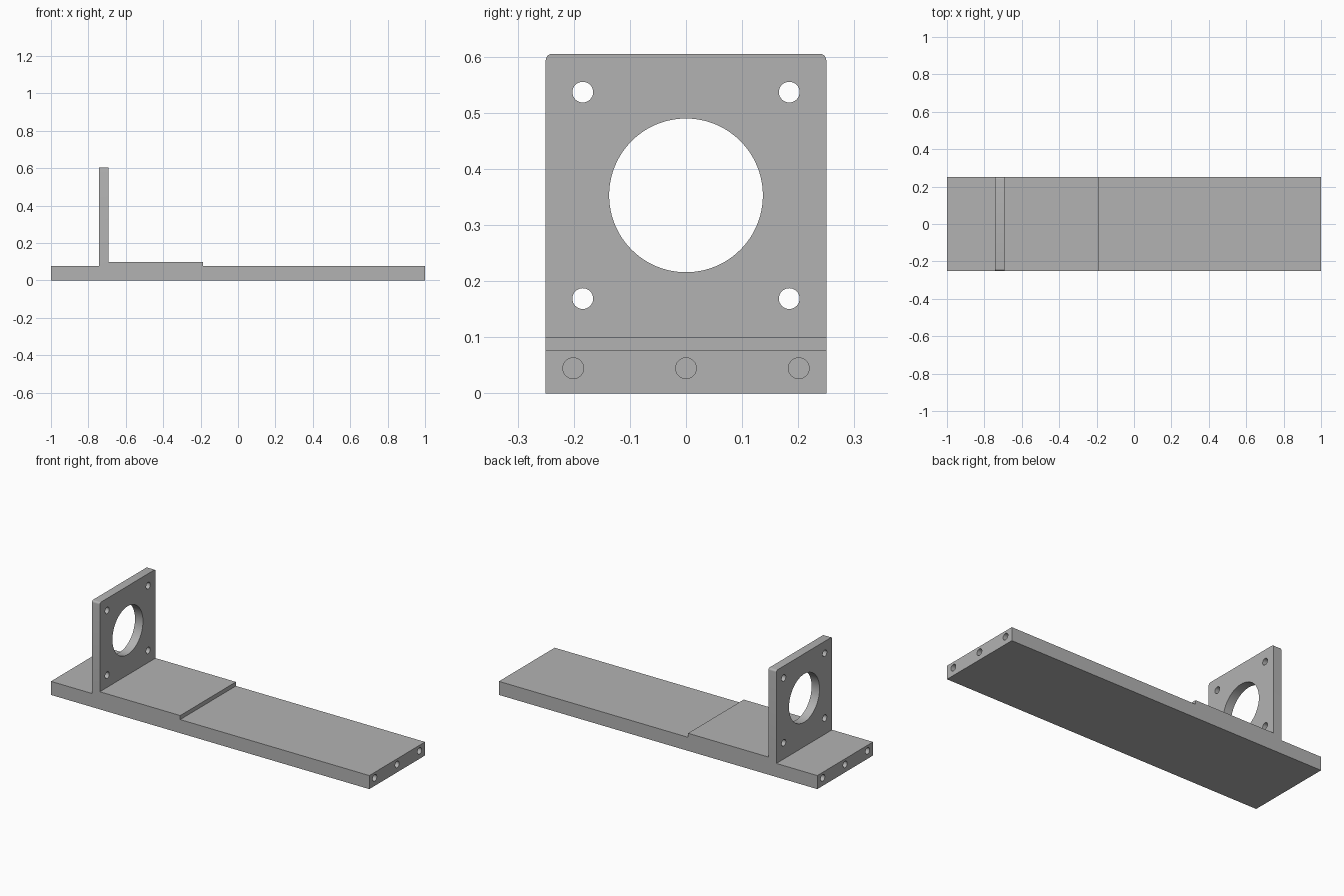
import bpy, bmesh, math
from mathutils import Matrix

cube = bpy.data.objects.get("Cube")
if cube:
    bpy.data.objects.remove(cube, do_unlink=True)

# Main dimensions
HALF_LEN, HALF_WID = 1.0, 0.25
BASE_TOP, PAD_TOP, PLATE_TOP = 0.077, 0.1, 0.605
PLATE_BACK, PLATE_FRONT, PAD_END = -0.743, -0.693, -0.188
PLATE_MID = (PLATE_BACK + PLATE_FRONT) / 2
BORE_Z, BOLT_OFFSET = 0.353, 0.184
DRILL_DEPTH = 0.15

grey = bpy.data.materials.new("plain grey")
grey.use_nodes = True
colour = (0.45, 0.45, 0.45, 1)
grey.diffuse_color = colour
grey.node_tree.nodes["Principled BSDF"].inputs["Base Color"].default_value = colour


def make_object(name, bm):
    bmesh.ops.recalc_face_normals(bm, faces=bm.faces)
    mesh = bpy.data.meshes.new(name)
    bm.to_mesh(mesh)
    bm.free()
    mesh.materials.append(grey)
    obj = bpy.data.objects.new(name, mesh)
    bpy.context.collection.objects.link(obj)
    return obj


def add_drill(bm, x, y, z, radius, length, sides=32):
    """Cylinder lying along x, centred on the given point."""
    place = Matrix.Translation((x, y, z)) @ Matrix.Rotation(math.pi / 2, 4, 'Y')
    bmesh.ops.create_cone(bm, cap_ends=True, segments=sides, radius1=radius,
                          radius2=radius, depth=length, matrix=place)


# Base, raised pad and upright plate as one extruded side profile
profile = [(-HALF_LEN, 0), (HALF_LEN, 0), (HALF_LEN, BASE_TOP),
           (PAD_END, BASE_TOP), (PAD_END, PAD_TOP), (PLATE_FRONT, PAD_TOP),
           (PLATE_FRONT, PLATE_TOP), (PLATE_BACK, PLATE_TOP),
           (PLATE_BACK, BASE_TOP), (-HALF_LEN, BASE_TOP)]
bm = bmesh.new()
side = bm.faces.new([bm.verts.new((x, -HALF_WID, z)) for x, z in profile])
extruded = bmesh.ops.extrude_face_region(bm, geom=[side])["geom"]
bmesh.ops.translate(bm, vec=(0, 2 * HALF_WID, 0),
                    verts=[v for v in extruded if isinstance(v, bmesh.types.BMVert)])

# Rounded top corners of the plate
corners = [e for e in bm.edges
           if all(v.co.z > PLATE_TOP - 0.001 for v in e.verts)
           and abs(e.verts[0].co.y - e.verts[1].co.y) < 0.001]
bmesh.ops.bevel(bm, geom=corners, offset=0.011, offset_type='OFFSET',
                segments=5, profile=0.5, affect='EDGES')
bracket = make_object("mounting_bracket", bm)

# Centre bore, four bolt holes and three blind holes in each end
bm = bmesh.new()
add_drill(bm, PLATE_MID, 0, BORE_Z, 0.137, 0.2, 96)
for sy in (-1, 1):
    for sz in (-1, 1):
        add_drill(bm, PLATE_MID, sy * BOLT_OFFSET, BORE_Z + sz * BOLT_OFFSET, 0.0185, 0.2)
for end in (-HALF_LEN, HALF_LEN):
    for y in (-0.201, 0, 0.201):
        add_drill(bm, end, y, 0.045, 0.0185, 2 * DRILL_DEPTH)
drills = make_object("hole_cutter", bm)
drills.hide_render = True

cut = bracket.modifiers.new("holes", 'BOOLEAN')
cut.operation = 'DIFFERENCE'
cut.solver = 'EXACT'
cut.object = drills

bpy.ops.object.select_all(action='DESELECT')
bracket.select_set(True)
bpy.context.view_layer.objects.active = bracket
bpy.ops.object.modifier_apply(modifier=cut.name)
bpy.data.objects.remove(drills, do_unlink=True)
bpy.ops.object.shade_smooth_by_angle(angle=math.radians(30))
